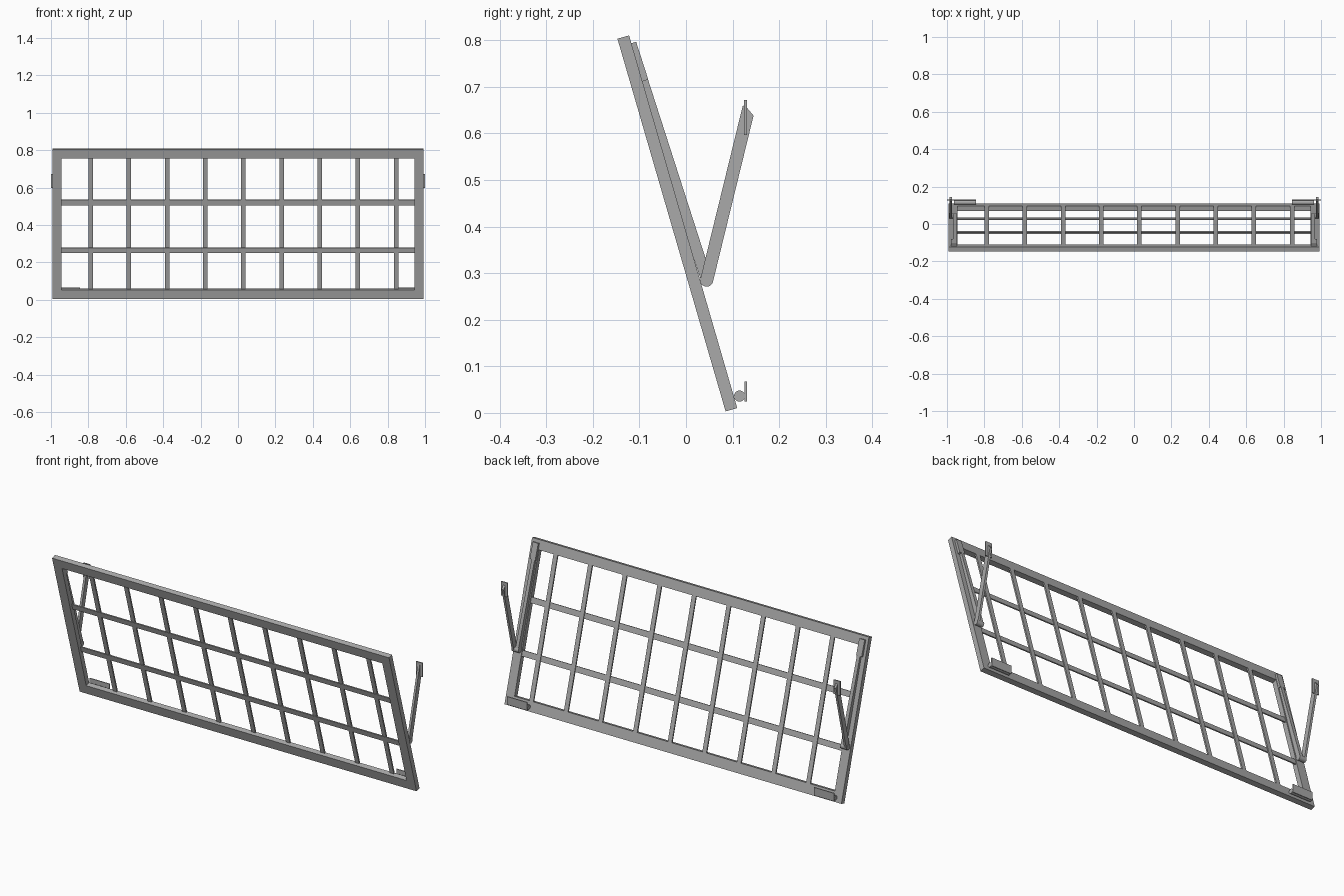
import bpy
import bmesh
import math
from mathutils import Vector, Matrix

if "Cube" in bpy.data.objects:
    bpy.data.objects.remove(bpy.data.objects["Cube"], do_unlink=True)

steel = bpy.data.materials.new("grey_steel")
steel.use_nodes = True
colour = (0.4, 0.4, 0.4, 1)
steel.diffuse_color = colour
steel.node_tree.nodes["Principled BSDF"].inputs["Base Color"].default_value = colour

TILT = 0.2825          # backward lean of the panel
LENGTH = 0.833         # panel height along its slope
HALF = 0.993           # half the panel width
BAR = 0.049            # frame bar width
PANEL = Matrix.Translation((0, 0.0975, 0.0068)) @ Matrix.Rotation(TILT, 4, 'X')


def finish(name, bm, matrix=Matrix()):
    bmesh.ops.recalc_face_normals(bm, faces=bm.faces)
    bm.transform(matrix)
    mesh = bpy.data.meshes.new(name)
    bm.to_mesh(mesh)
    bm.free()
    mesh.materials.append(steel)
    obj = bpy.data.objects.new(name, mesh)
    bpy.context.collection.objects.link(obj)
    return obj


def box(name, x, y, z, matrix=Matrix()):
    """Box from (low, high) ranges on each axis."""
    bm = bmesh.new()
    bmesh.ops.create_cube(bm, size=1)
    for v in bm.verts:
        v.co = Vector([(r[0] + r[1]) / 2 + c * (r[1] - r[0])
                       for c, r in zip(v.co, (x, y, z))])
    return finish(name, bm, matrix)


def prism(name, x, profile):
    """Side profile of (y, z) points extruded along x."""
    bm = bmesh.new()
    face = bm.faces.new([bm.verts.new((x[0], y, z)) for y, z in profile])
    new = bmesh.ops.extrude_face_region(bm, geom=[face])["geom"]
    bmesh.ops.translate(bm, vec=(x[1] - x[0], 0, 0),
                        verts=[g for g in new if isinstance(g, bmesh.types.BMVert)])
    return finish(name, bm)


def rod(name, x, y, z, radius):
    """Round pin lying along x."""
    steps = [i * math.tau / 20 for i in range(20)]
    obj = prism(name, x, [(y + radius * math.cos(a), z + radius * math.sin(a)) for a in steps])
    for p in obj.data.polygons:
        p.use_smooth = len(p.vertices) == 4
    return obj


def strut(name, x, start, end, width):
    """Flat arm between two (y, z) points."""
    a, b = Vector(start), Vector(end)
    side = (b - a).orthogonal().normalized() * width / 2
    return prism(name, x, [a + side, b + side, b - side, a - side])


# Tilted outer frame
depth = (-0.013, 0.013)
inner = HALF - BAR
box("bottom_rail", (-HALF, HALF), depth, (0, BAR + 0.003), PANEL)
box("top_rail", (-HALF, HALF), depth, (LENGTH - BAR - 0.001, LENGTH), PANEL)
box("right_post", (-HALF, -inner), depth, (BAR, LENGTH - BAR), PANEL)
box("left_post", (inner, HALF), depth, (BAR, LENGTH - BAR), PANEL)

# Flat crossbars with upright bars behind them
for i, s in enumerate((0.267, 0.533)):
    box(f"crossbar_{i + 1}", (-inner, inner), (0.003, 0.009), (s - 0.015, s + 0.015), PANEL)
for i in range(9):
    x = -0.787 + i * 0.204
    box(f"upright_bar_{i + 1}", (x - 0.012, x + 0.012), (0.005, 0.013),
        (BAR, LENGTH - BAR), PANEL)

# Folding stays and lower hinges on both sides
pivot = (0.0445, 0.285)
stay_top = Vector((-0.119, 0.793))
cap_end = stay_top.lerp(Vector(pivot), 0.16)
for label, side in (("right", -1), ("left", 1)):
    def span(a, b):
        return (side * a, side * b) if side > 0 else (side * b, side * a)

    strut(f"{label}_inner_stay", span(0.95, 0.968), pivot, stay_top, 0.024)
    strut(f"{label}_stay_cap", span(0.946, 0.978), cap_end, stay_top, 0.025)
    rod(f"{label}_stay_pivot", span(0.948, 0.988), *pivot, 0.014)
    prism(f"{label}_outer_stay", span(0.974, 0.986),
          [(0.031, 0.288), (0.058, 0.282), (0.145, 0.638), (0.131, 0.655), (0.122, 0.66)])
    box(f"{label}_wall_plate", span(0.962, 1.0), (0.125, 0.131), (0.597, 0.672))
    rod(f"{label}_hinge_pin", span(0.845, 0.963), 0.115, 0.036, 0.012)
    box(f"{label}_hinge_plate", span(0.845, 0.963), (0.126, 0.131), (0.024, 0.067))
